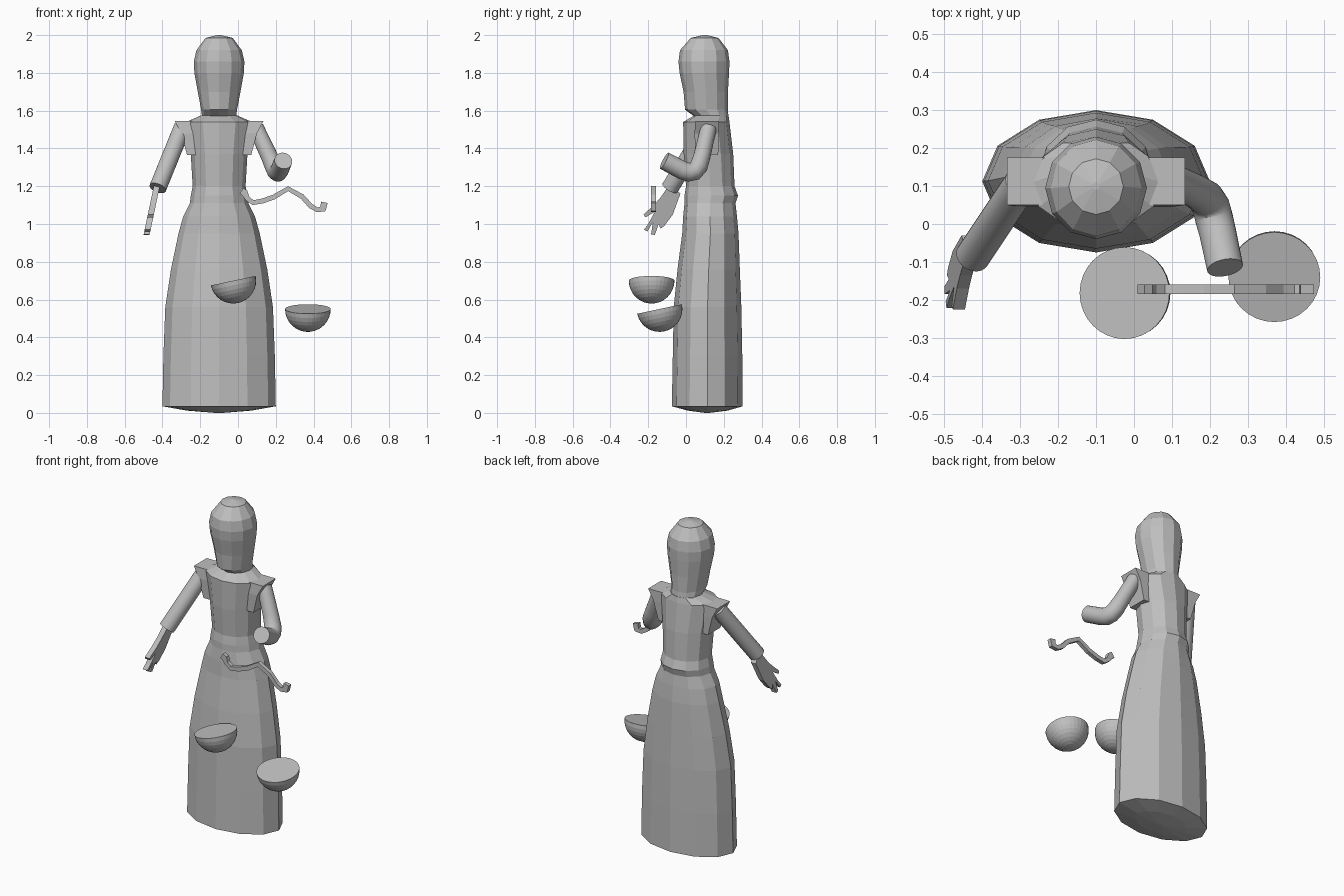
import bpy, bmesh, math
from mathutils import Vector, Matrix

if "Cube" in bpy.data.objects:
    bpy.data.objects.remove(bpy.data.objects["Cube"])

stone = bpy.data.materials.new("stone grey")
stone.diffuse_color = (0.52, 0.52, 0.52, 1)
stone.use_nodes = True
stone.node_tree.nodes["Principled BSDF"].inputs["Base Color"].default_value = stone.diffuse_color


def finish(name, bm, smooth=False):
    bmesh.ops.recalc_face_normals(bm, faces=bm.faces)
    me = bpy.data.meshes.new(name)
    bm.to_mesh(me)
    bm.free()
    me.materials.append(stone)
    ob = bpy.data.objects.new(name, me)
    bpy.context.collection.objects.link(ob)
    if smooth:
        bpy.ops.object.select_all(action='DESELECT')
        ob.select_set(True)
        bpy.context.view_layer.objects.active = ob
        bpy.ops.object.shade_smooth_by_angle(angle=math.radians(40))
    return ob


def skin(bm, rings):
    """Bridge equal rings of points and cap both ends."""
    vs = [[bm.verts.new(p) for p in r] for r in rings]
    n = len(vs[0])
    for a, b in zip(vs, vs[1:]):
        for i in range(n):
            j = (i + 1) % n
            bm.faces.new((a[i], a[j], b[j], b[i]))
    bm.faces.new(vs[0][::-1])
    bm.faces.new(vs[-1])


def oval_body(name, sections, n=12):
    """Sections: (z, half width, front y, back y)."""
    bm = bmesh.new()
    rings = []
    for z, w, y0, y1 in sections:
        ring = []
        for i in range(n):
            a = 2 * math.pi * i / n
            ring.append((-0.1 + w * math.cos(a), (y0 + y1) / 2 + (y1 - y0) / 2 * math.sin(a), z))
        rings.append(ring)
    skin(bm, rings)
    return finish(name, bm)


def tube(name, path, radii, n=24):
    pts = [Vector(p) for p in path]
    rings = []
    for i, p in enumerate(pts):
        d = (pts[min(i + 1, len(pts) - 1)] - pts[max(i - 1, 0)]).normalized()
        u = d.cross(Vector((1, 0, 0))).normalized()
        v = d.cross(u)
        rings.append([p + radii[i] * (u * math.cos(2 * math.pi * k / n) + v * math.sin(2 * math.pi * k / n))
                      for k in range(n)])
    bm = bmesh.new()
    skin(bm, rings)
    return finish(name, bm, True)


# long gown with domed base, waist fold and shoulders
oval_body("gown", [
    (0.0, 0.02, 0.10, 0.125), (0.012, 0.17, 0.01, 0.22), (0.035, 0.30, -0.075, 0.30),
    (0.30, 0.295, -0.07, 0.298), (0.56, 0.285, -0.065, 0.293), (0.76, 0.255, -0.045, 0.285),
    (0.95, 0.215, -0.02, 0.278), (1.04, 0.19, -0.015, 0.27), (1.11, 0.155, -0.008, 0.262),
    (1.15, 0.15, -0.008, 0.275), (1.20, 0.14, 0.0, 0.257), (1.37, 0.15, -0.012, 0.25),
    (1.54, 0.175, -0.015, 0.23), (1.575, 0.095, 0.045, 0.225)])

# hooded head with overhanging chin
oval_body("head", [
    (1.565, 0.09, 0.05, 0.225), (1.605, 0.095, -0.005, 0.222), (1.70, 0.113, -0.013, 0.222),
    (1.80, 0.131, -0.034, 0.228), (1.86, 0.134, -0.04, 0.23), (1.92, 0.12, -0.032, 0.222),
    (1.985, 0.072, 0.025, 0.172), (2.0, 0.01, 0.09, 0.11)])

# short flared sleeves, mirrored about the body centre line
for side, label in ((-1, "left"), (1, "right")):
    bm = bmesh.new()
    skin(bm, [[(-0.1 + side * x, y, z) for x, y in ((0.08, y0), (xo, y0), (xo, y1), (0.08, y1))]
              for z, xo, y0, y1 in ((1.365, 0.17, 0.05, 0.17), (1.48, 0.20, 0.045, 0.175),
                                    (1.545, 0.235, 0.05, 0.175))])
    finish("sleeve_" + label, bm)

# straight lowered arm
tube("lowered_arm", [(-0.295, 0.11, 1.51), (-0.425, -0.085, 1.19)], [0.046, 0.046])

# raised arm with a rounded elbow
tube("raised_arm",
     [(0.095, 0.12, 1.51), (0.165, 0.085, 1.36), (0.19, 0.068, 1.305), (0.203, 0.045, 1.28),
      (0.211, 0.015, 1.274), (0.22, -0.02, 1.285), (0.24, -0.115, 1.335)],
     [0.042, 0.045, 0.048, 0.05, 0.05, 0.049, 0.048])

# open hand: flat outline in the side plane, leaning outwards
outline = [(-0.03, 1.16), (-0.08, 1.22), (-0.135, 1.14), (-0.17, 1.10), (-0.225, 1.05),
           (-0.215, 1.035), (-0.165, 1.065), (-0.20, 1.0), (-0.222, 0.97), (-0.205, 0.96),
           (-0.175, 1.01), (-0.185, 0.945), (-0.165, 0.942), (-0.145, 1.0), (-0.135, 0.975),
           (-0.115, 0.99), (-0.07, 1.05)]
bm = bmesh.new()
skin(bm, [[(-0.43 + 0.21 * (z - 1.2) + dx, y, z) for y, z in outline] for dx in (-0.016, 0.016)])
finish("open_hand", bm)

# wavy balance beam with hooked ends
path = [(0.018, 1.175), (0.035, 1.165), (0.05, 1.135), (0.08, 1.113), (0.13, 1.122), (0.19, 1.143),
        (0.265, 1.187), (0.34, 1.145), (0.385, 1.095), (0.42, 1.075), (0.45, 1.08), (0.457, 1.115)]
pts = [Vector((x, 0, z)) for x, z in path]
rings = []
for i, p in enumerate(pts):
    d = (pts[min(i + 1, len(pts) - 1)] - pts[max(i - 1, 0)]).normalized()
    h = Vector((-d.z, 0, d.x)) * (0.018 if i in (0, 1, 10, 11) else 0.013)
    rings.append([p + s * h + Vector((0, y, 0))
                  for s, y in ((-1, -0.185), (1, -0.185), (1, -0.16), (-1, -0.16))])
bm = bmesh.new()
skin(bm, rings)
finish("balance_beam", bm)


# two tilted half-sphere pans with flat tops
def pan(name, centre, axis, degrees):
    bm = bmesh.new()
    bmesh.ops.create_uvsphere(bm, u_segments=32, v_segments=16, radius=0.121)
    bmesh.ops.bisect_plane(bm, geom=bm.verts[:] + bm.edges[:] + bm.faces[:], dist=1e-5,
                           plane_co=(0, 0, 0), plane_no=(0, 0, 1), clear_outer=True)
    bmesh.ops.holes_fill(bm, edges=[e for e in bm.edges if e.is_boundary], sides=0)
    bm.transform(Matrix.Translation(centre) @ Matrix.Rotation(math.radians(degrees), 4, axis))
    finish(name, bm)


pan("pan_left", (-0.025, -0.182, 0.70), 'Y', -12)
pan("pan_right", (0.37, -0.14, 0.55), 'X', 12)
